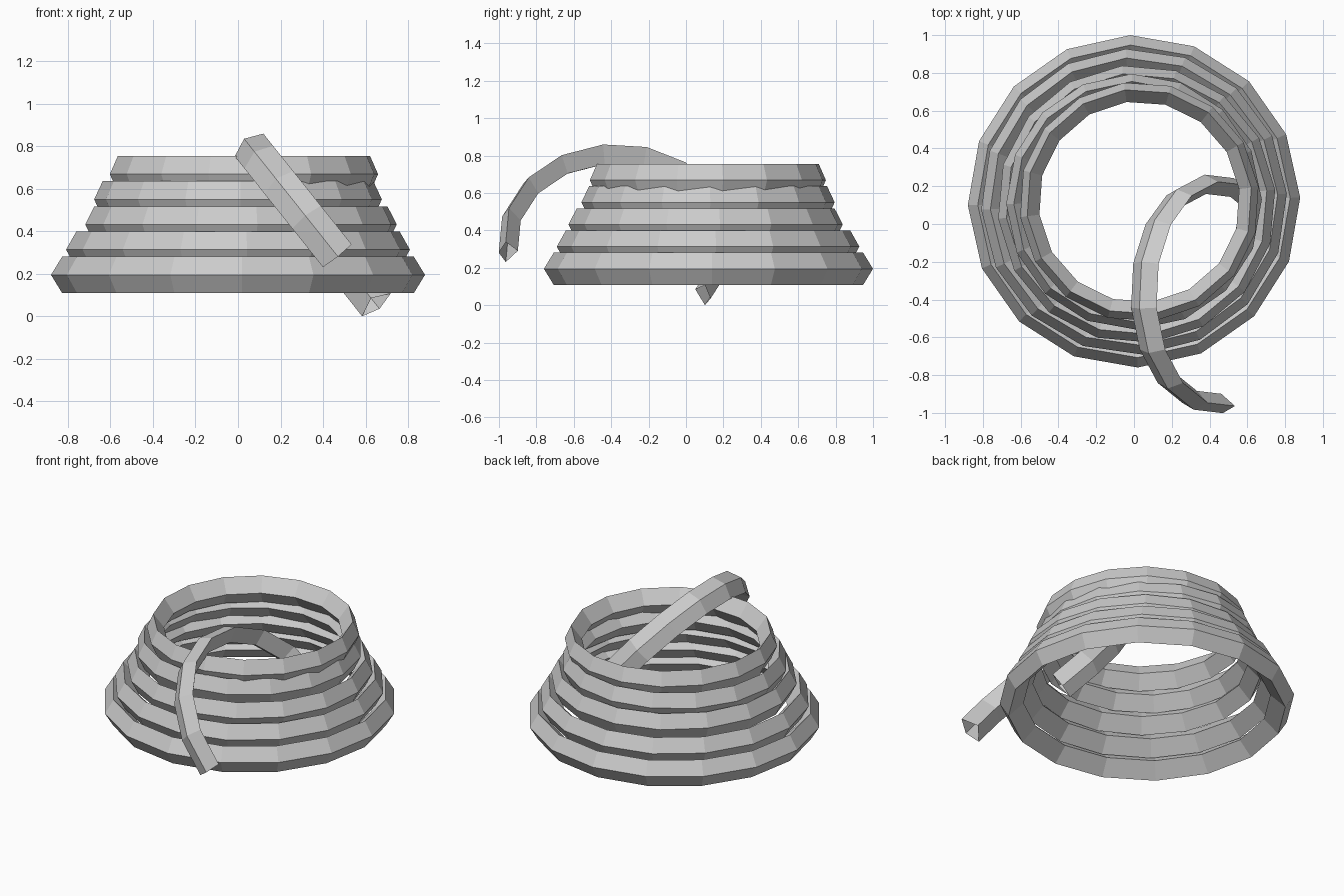
import bpy, bmesh, math
from mathutils import Matrix, Vector

cube = bpy.data.objects.get("Cube")
if cube:
    bpy.data.objects.remove(cube, do_unlink=True)

# One plain grey for the whole rope
rope_grey = bpy.data.materials.new("rope_grey")
rope_grey.use_nodes = True
GREY = (0.6, 0.6, 0.6, 1)
rope_grey.diffuse_color = GREY
rope_grey.node_tree.nodes["Principled BSDF"].inputs["Base Color"].default_value = GREY

SIDES = 16
STEP = math.tau / SIDES
# Kite cross-section: distance from the ring's centre, height
SECTION = [(0.636, 0), (0.598, 0.086), (0.533, 0), (0.598, -0.086)]


def rope(name, matrix, phase, steps=SIDES):
    """Sweep the kite section round a circle; fewer steps leave an open arc."""
    closed = steps == SIDES
    bm = bmesh.new()
    loops = []
    for i in range(steps if closed else steps + 1):
        a = math.radians(phase) + i * STEP
        loops.append([bm.verts.new(matrix @ Vector((r * math.cos(a), r * math.sin(a), h)))
                      for r, h in SECTION])
    for i in range(steps):
        here, there = loops[i], loops[(i + 1) % len(loops)]
        for j in range(len(SECTION)):
            k = (j + 1) % len(SECTION)
            bm.faces.new((here[j], there[j], there[k], here[k]))
    bmesh.ops.recalc_face_normals(bm, faces=bm.faces)
    mesh = bpy.data.meshes.new(name)
    bm.to_mesh(mesh)
    bm.free()
    mesh.materials.append(rope_grey)
    obj = bpy.data.objects.new(name, mesh)
    bpy.context.collection.objects.link(obj)
    return obj


# Stacked coils, bottom to top: outer radius, centre x, centre y, turn in degrees
COILS = [(0.88, 0, 0.12, 1.3), (0.81, 0, 0.118, 3), (0.737, 0.014, 0.105, 6),
         (0.677, 0, 0.118, 1), (0.636, 0.028, 0.117, 7.3)]
for n, (radius, x, y, turn) in enumerate(COILS):
    widen = radius / SECTION[0][0]
    place = Matrix.Translation((x, y, 0.195 + 0.1185 * n)) @ Matrix.Diagonal((widen, widen, 1, 1))
    rope(f"coil_{n + 1}", place, turn)

# Loose end: an open arc in a tilted plane, hanging over the front and into the coil
along_y = Vector((0, 1, 0))
down = Vector((0.623, 0, -0.782))
normal = along_y.cross(down)
tilt = Matrix((along_y, down, normal)).transposed().to_4x4()
centre = Vector((0.045, -0.37, 0.815)) + down * 0.605
rope("loose_end", Matrix.Translation(centre) @ tilt, 173, 10)
